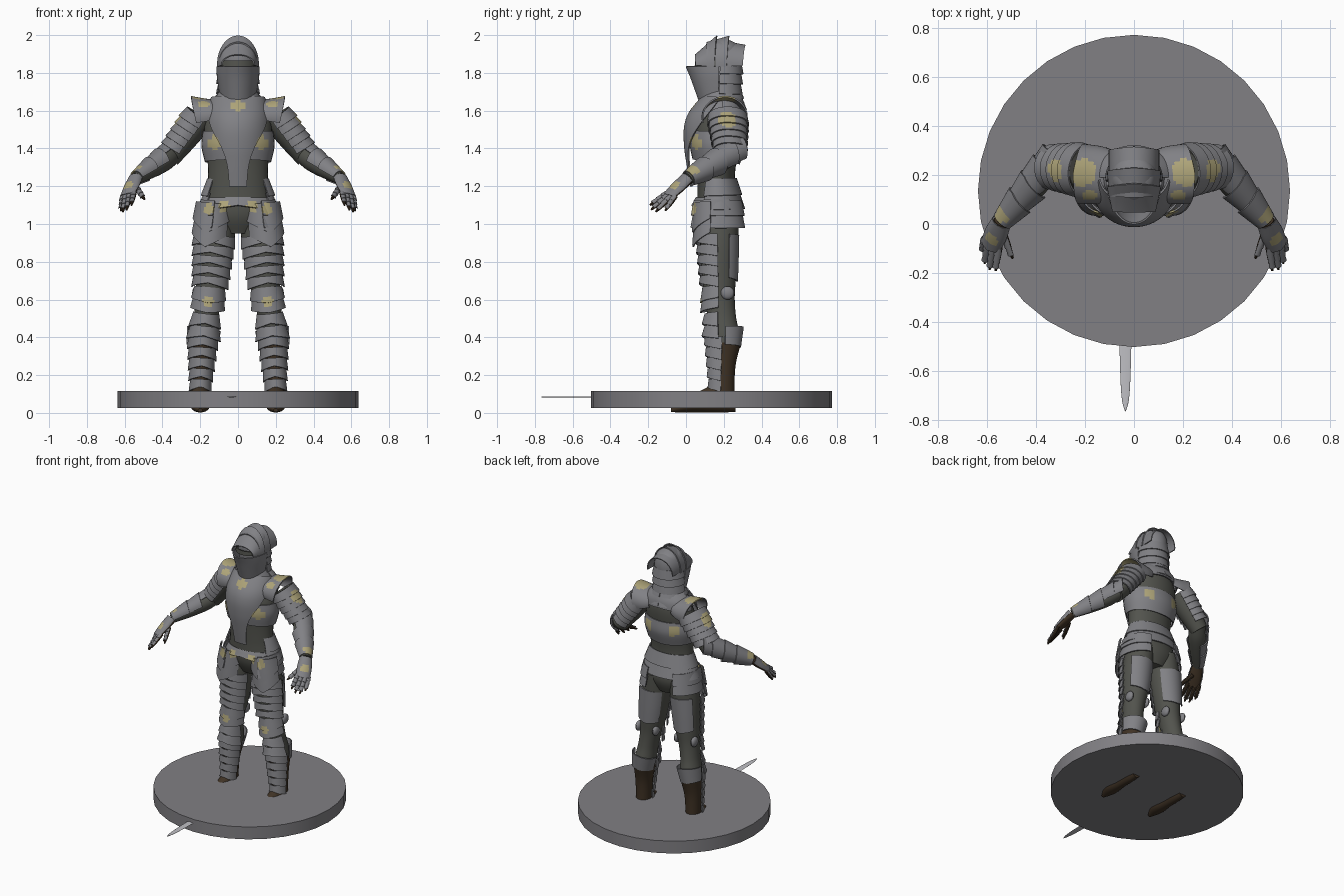
import bpy, bmesh
from math import sin, cos, radians
from mathutils import Vector, Matrix

default_cube = bpy.data.objects.get("Cube")
if default_cube:
    bpy.data.objects.remove(default_cube, do_unlink=True)


def material(name, red, green, blue):
    mat = bpy.data.materials.new(name)
    mat.use_nodes = True
    mat.diffuse_color = (red, green, blue, 1)
    shader = mat.node_tree.nodes["Principled BSDF"]
    shader.inputs["Base Color"].default_value = (red, green, blue, 1)
    shader.inputs["Roughness"].default_value = 0.6
    return mat


STEEL = material("steel grey", .22, .22, .235)
STONE = material("base grey", .22, .215, .23)
MAIL = material("dark mail", .085, .087, .075)
LEATHER = material("brown leather", .05, .032, .018)
GOLD = material("pale gold", .42, .37, .19)
BLADE = material("bright blade", .52, .52, .55)

FRONT, BACK, UP = Vector((0, -1, 0)), Vector((0, 1, 0)), Vector((0, 0, 1))
FULL = 180

# Gilded spots: x (both sides), y, z, radius
GILDING = [(0, .05, 1.62, .035), (.12, .055, 1.43, .042), (.18, .11, 1.64, .03),
           (.21, .21, 1.66, .055), (.33, .22, 1.56, .052), (.07, .06, 1.09, .035),
           (.155, .04, 1.08, .03), (.155, .08, .59, .03), (.58, -.06, 1.2, .03),
           (.54, .04, 1.29, .035), (.1, .28, 1.43, .035)]


def smooth_path(stations, steps):
    """Catmull-Rom interpolation of whole stations."""
    last, result = len(stations) - 1, []
    for i in range(last):
        a, b, c, d = (stations[min(max(i + k, 0), last)] for k in (-1, 0, 1, 2))
        for j in range(steps):
            t = j / steps
            result.append([q + .5 * t * (r - p + t * (2 * p - 5 * q + 4 * r - s
                           + t * (3 * (q - r) + s - p))) for p, q, r, s in zip(a, b, c, d)])
    return result + [list(stations[last])]


def sheet(bm, stations, front=FRONT, peak=0, segments=24, steps=5):
    """Skin over stations (x, y, z, side radius, front radius, half angle)."""
    axis = (Vector(stations[-1][:3]) - Vector(stations[0][:3])).normalized()
    face = Vector(front)
    face = (face - axis * face.dot(axis)).normalized()
    side = axis.cross(face)
    closed = stations[0][5] == FULL
    rows = smooth_path(stations, steps)
    grid = []
    for n, (x, y, z, wide, deep, half) in enumerate(rows):
        ring = []
        for j in range(segments + (not closed)):
            u = 2 * j / segments - 1
            a = radians(half) * u
            offset = axis * peak * (1 - abs(u)) * n / (len(rows) - 1)
            ring.append(bm.verts.new(Vector((x, y, z)) + offset
                        + face * max(deep, .001) * cos(a) + side * max(wide, .001) * sin(a)))
        grid.append(ring)
    for low, high in zip(grid, grid[1:]):
        for j in range(segments if closed else len(low) - 1):
            k = (j + 1) % len(low)
            bm.faces.new((low[j], low[k], high[k], high[j]))
    if closed:
        bm.faces.new(grid[0])
        bm.faces.new(grid[-1])


def lames(bm, start, end, count, first, final, half, front=FRONT, peak=0, flare=.012):
    """Row of overlapping plates between two points; radii are (side, front)."""
    start, end, first, final = (Vector(v) for v in (start, end, first, final))
    for i in range(count):
        s, t = i / count, (i + 1.2) / count
        top, low = first.lerp(final, s), first.lerp(final, t)
        sheet(bm, [(*start.lerp(end, s), *top, half),
                   (*start.lerp(end, t), low.x + flare, low.y + flare, half)], front, peak)


def finish(bm, name, mat, both=False, thick=0.0, gilded=False):
    bmesh.ops.recalc_face_normals(bm, faces=bm.faces)
    if gilded:
        for f in bm.faces:
            c = f.calc_center_median()
            c.x = abs(c.x)
            f.material_index = int(any((c - Vector(g[:3])).length < g[3] for g in GILDING))
    mesh = bpy.data.meshes.new(name)
    bm.to_mesh(mesh)
    bm.free()
    mesh.materials.append(mat)
    if gilded:
        mesh.materials.append(GOLD)
    obj = bpy.data.objects.new(name, mesh)
    bpy.context.collection.objects.link(obj)
    if thick:
        shell = obj.modifiers.new("thickness", 'SOLIDIFY')
        shell.thickness, shell.offset = thick, 0
    if both:
        obj.modifiers.new("both sides", 'MIRROR')
    bpy.ops.object.select_all(action='DESELECT')
    obj.select_set(True)
    bpy.context.view_layer.objects.active = obj
    if obj.modifiers:
        bpy.ops.object.convert(target='MESH')
    bpy.ops.object.shade_smooth_by_angle(angle=radians(35))


def part(name, mat, stations, front=FRONT, peak=0, both=False):
    """A single skin: solid when it goes full circle, otherwise a thin plate."""
    bm = bmesh.new()
    sheet(bm, stations, front, peak, 32, 6)
    plate = mat == STEEL
    finish(bm, name, mat, both, .008 if stations[0][5] < FULL else 0, plate)


def plates(name, rows, both=False):
    """Several rows of lames joined in one object."""
    bm = bmesh.new()
    for row in rows:
        lames(bm, **row)
    finish(bm, name, STEEL, both, .007, True)


# Round base and the blade lying in it
bm = bmesh.new()
bmesh.ops.create_cone(bm, cap_ends=True, segments=32, radius1=.637, radius2=.637, depth=.09,
                      matrix=Matrix.Translation((0, .135, .07)))
finish(bm, "round_base", STONE)
part("sword_blade", BLADE, [(-.035, y, .085, w, .003, FULL) for y, w in
     ((-.3, .026), (-.5, .024), (-.66, .019), (-.73, .012), (-.765, .001))], UP)

# Mail under the armour
part("mail_torso", MAIL, [(0, y, z, w, d, FULL) for z, y, w, d in
     ((.95, .18, .1, .07), (1.05, .175, .175, .11), (1.2, .16, .16, .1), (1.32, .16, .16, .105),
      (1.47, .17, .18, .125), (1.58, .19, .165, .11), (1.66, .19, .1, .085), (1.74, .19, .07, .07))])
part("mail_leg", MAIL, [(x, y, z, w, d, FULL) for x, y, z, w, d in
     ((.1, .18, 1.06, .09, .1), (.12, .175, .88, .098, .1), (.14, .175, .7, .083, .088),
      (.155, .18, .6, .07, .078), (.17, .19, .5, .064, .076), (.185, .205, .38, .07, .082),
      (.197, .2, .25, .053, .058), (.2, .19, .1, .045, .055))], both=True)
part("leather_boot", LEATHER, [(.187, .205, .37, .074, .086, FULL), (.197, .2, .25, .057, .062, FULL),
     (.2, .195, .09, .05, .06, FULL)], both=True)
part("shoe", LEATHER, [(.2, y, z, w, d, FULL) for y, z, w, d in
     ((.26, .04, .03, .034), (.19, .08, .048, .078), (.1, .065, .048, .062),
      (0, .036, .05, .034), (-.08, .014, .012, .01))], UP, both=True)

# Torso armour
part("breastplate", STEEL, [(0, y, z, w, d, a) for z, y, w, d, a in
     ((1.67, .19, .14, .1, 85), (1.58, .17, .165, .15, 70), (1.5, .16, .172, .167, 54),
      (1.4, .155, .168, .162, 32), (1.3, .15, .15, .143, 22), (1.19, .15, .14, .124, 19))])
part("rib_plate", STEEL, [(0, .165, 1.49, .183, .135, 179), (0, .165, 1.42, .19, .142, 179),
     (0, .16, 1.34, .172, .122, 179)], BACK, .02)
part("upper_back_plate", STEEL, [(0, .19, 1.69, .1, .09, 90), (0, .19, 1.63, .165, .115, 90),
     (0, .19, 1.57, .178, .125, 90)], BACK, -.02)
plates("neck_guard", [dict(start=(0, .19, 1.74), end=(0, .185, 1.62), count=2, first=(.078, .085),
       final=(.13, .12), half=179, peak=.02)])
plates("waist_skirt", [
    dict(start=(0, .165, 1.24), end=(0, .17, 1.09), count=2, first=(.16, .1), final=(.198, .125),
         half=125, front=BACK),
    dict(start=(0, .17, 1.14), end=(0, .17, 1.08), count=1, first=(.178, .115), final=(.195, .125),
         half=60, peak=-.03)])
plates("hip_plates", [
    dict(start=(.08, .165, 1.12), end=(.09, .165, .99), count=2, first=(.13, .115), final=(.135, .118),
         half=75, front=Vector((1, .1, 0)), peak=.01),
    dict(start=(.12, .165, 1.11), end=(.135, .165, .96), count=2, first=(.1, .12), final=(.095, .118),
         half=62, front=Vector((.25, -1, 0)), peak=.07)], both=True)

# Leg armour
plates("thigh_plates", [dict(start=(.122, .17, .94), end=(.145, .175, .67), count=5,
       first=(.108, .112), final=(.088, .092), half=80, front=Vector((.15, -1, 0)), peak=-.03)], both=True)
part("rear_thigh_plate", STEEL, [(.122, .175, .94, .105, .103, 58), (.132, .175, .82, .1, .1, 58),
     (.142, .175, .71, .092, .096, 58)], BACK, .015, both=True)
bm = bmesh.new()
lames(bm, (.15, .18, .665), (.16, .18, .56), 2, (.078, .09), (.078, .09), 85, peak=.02)
for spread in (-1, 1):
    bmesh.ops.create_uvsphere(bm, u_segments=16, v_segments=10, radius=.032, matrix=Matrix.Translation(
        (.155 + spread * .068, .22, .635)) @ Matrix.Diagonal((.5, 1, 1, 1)))
finish(bm, "knee_cop", STEEL, True, .007, True)
plates("shin_plates", [
    dict(start=(.168, .19, .53), end=(.182, .2, .4), count=2, first=(.068, .088), final=(.08, .1),
         half=75, peak=-.03),
    dict(start=(.185, .2, .4), end=(.2, .19, .12), count=5, first=(.074, .096), final=(.047, .062),
         half=85, peak=-.025),
    dict(start=(.195, .2, .35), end=(.182, .2, .43), count=1, first=(.075, .088), final=(.076, .09),
         half=85, front=BACK, peak=.01)], both=True)

# Arms: mail sleeves, then plates facing outward
SHOULDER, ELBOW, WRIST = Vector((.2, .22, 1.57)), Vector((.35, .235, 1.37)), Vector((.54, .01, 1.24))
OUT, HAND_BACK = Vector((.7, .2, .7)), Vector((.5, -.45, .7))
along = ELBOW.lerp
part("mail_upper_arm", MAIL, [(*SHOULDER, .085, .08, FULL), (*SHOULDER.lerp(ELBOW, .5), .078, .074, FULL),
     (*SHOULDER.lerp(ELBOW, 1.1), .058, .058, FULL)], OUT, both=True)
part("mail_forearm", MAIL, [(*along(WRIST, -.12), .045, .045, FULL), (*along(WRIST, .2), .062, .06, FULL),
     (*along(WRIST, .6), .052, .05, FULL), (*WRIST, .035, .03, FULL)], OUT, both=True)
part("shoulder_cap", STEEL, [(.1, .195, 1.58, .105, .075, 105), (.15, .2, 1.57, .115, .092, 105),
     (.215, .205, 1.565, .118, .112, 105)], UP, .02, both=True)
plates("arm_plates", [
    dict(start=SHOULDER, end=SHOULDER.lerp(ELBOW, .85), count=5, first=(.102, .082), final=(.08, .068),
         half=125, front=OUT, peak=.015),
    dict(start=along(WRIST, .3), end=along(WRIST, -.1), count=2, first=(.066, .064), final=(.062, .06),
         half=85, front=OUT, peak=.035),
    dict(start=along(WRIST, .98), end=along(WRIST, .4), count=2, first=(.042, .038), final=(.058, .056),
         half=125, front=OUT, peak=.03)], both=True)

# Hands: palm, fingers and the plates on their backs
KNUCKLES = [(.55, -.095, 1.165), (.572, -.09, 1.155), (.593, -.075, 1.15), (.608, -.055, 1.15)]
TIPS = [(.565, -.19, 1.1), (.59, -.185, 1.075), (.61, -.16, 1.065), (.62, -.11, 1.07)]
glove, guard = bmesh.new(), bmesh.new()
palm_end = Vector((.583, -.085, 1.15))
sheet(glove, [(*WRIST, .034, .028, FULL), (*WRIST.lerp(palm_end, .5), .043, .024, FULL),
              (*palm_end, .04, .016, FULL)], HAND_BACK)
sheet(guard, [(*WRIST, .04, .034, 95), (*WRIST.lerp(palm_end, .5), .048, .031, 90),
              (*palm_end, .045, .023, 80)], HAND_BACK, .015)
for root, tip in zip(KNUCKLES + [(.535, -.03, 1.19)], TIPS + [(.495, -.14, 1.13)]):
    root, tip = Vector(root), Vector(tip)
    sheet(glove, [(*root, .014, .014, FULL), (*root.lerp(tip, .6), .012, .012, FULL),
                  (*tip, .005, .005, FULL)], HAND_BACK, 0, 10, 3)
    lames(guard, root, root.lerp(tip, .8), 3, (.014, .014), (.01, .01), 75, HAND_BACK, 0, .004)
finish(glove, "leather_glove", LEATHER, True)
finish(guard, "gauntlet", STEEL, True, .003, True)

# Helmet: skull, beaked visor, ridged crown and neck plates
part("helmet_skull", STEEL, [(0, y, z, w, d, FULL) for z, y, w, d in
     ((1.7, .185, .085, .09), (1.8, .185, .096, .105), (1.89, .185, .097, .108),
      (1.95, .19, .074, .083), (1.98, .19, .02, .025))])
part("eye_slit", MAIL, [(0, .18, 1.865, .104, .128, 80), (0, .18, 1.835, .106, .13, 80)])
part("visor", STEEL, [(0, .18, 1.835, .11, .178, 88), (0, .18, 1.78, .108, .152, 88),
     (0, .18, 1.675, .092, .112, 85)], peak=.015)
bm = bmesh.new()
for start, end, low, high in ((.05, .15, .05, .15), (.11, .215, .115, .148), (.18, .3, .125, .1)):
    sheet(bm, [(0, start, 1.845, .075 + low * .2, low, 95), (0, end, 1.845, .085 + high * .15, high, 95)],
          UP, .015)
finish(bm, "helmet_crown_plates", STEEL, thick=.007)
plates("helmet_neck_plates", [dict(start=(0, .19, 1.86), end=(0, .185, 1.7), count=3, first=(.098, .1),
       final=(.1, .098), half=95, front=BACK, flare=.014)])
